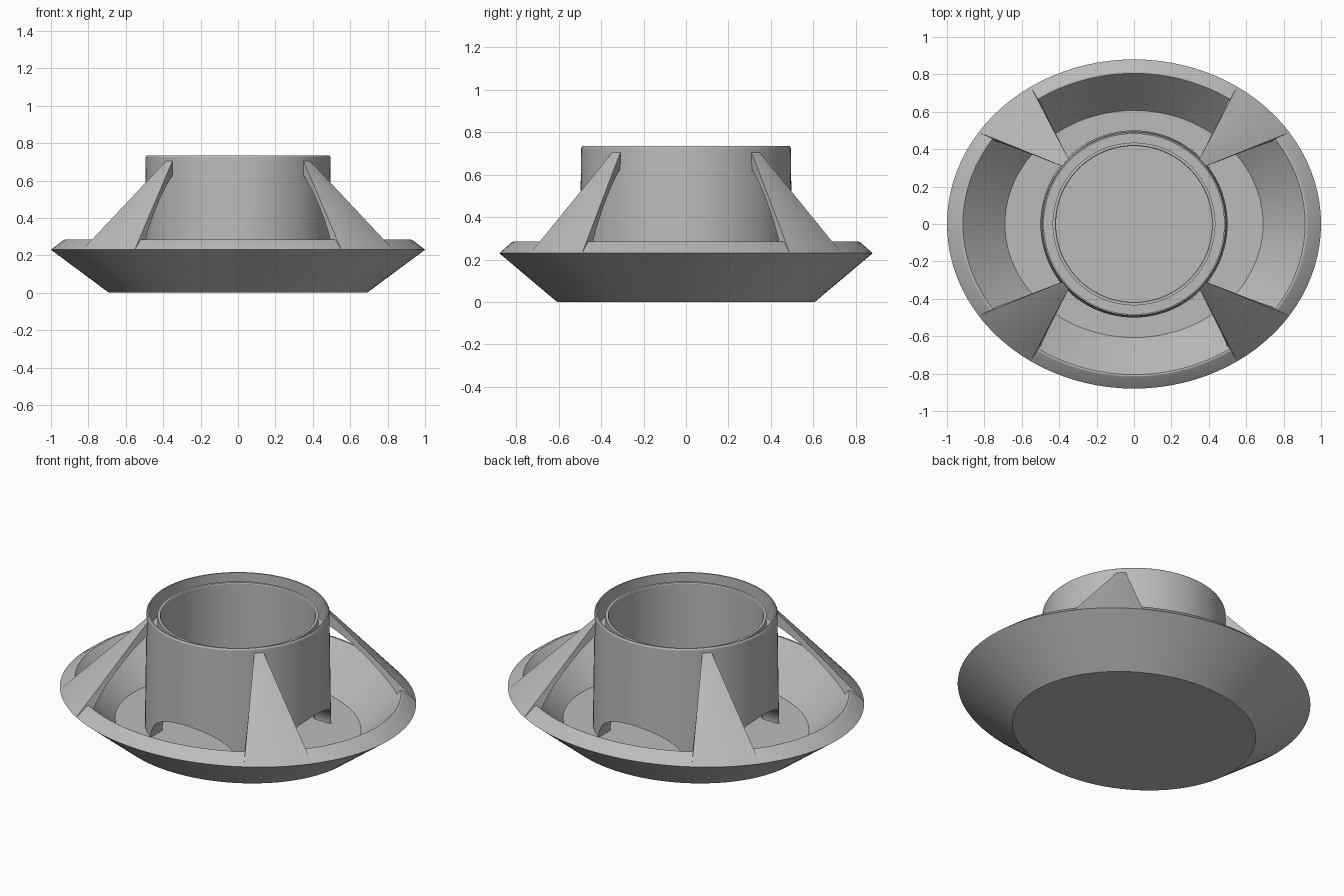
import bpy
import bmesh
from math import sin, cos, radians, pi

if "Cube" in bpy.data.objects:
    bpy.data.objects.remove(bpy.data.objects["Cube"], do_unlink=True)

SEG = 96
OVAL = 0.88      # depth of the oval dish relative to its width
FLOOR = 0.06     # height of the dish floor
RIM_Z = 0.23     # height of the widest edge
TOP_Z = 0.71     # height where the struts meet the collar

grey = bpy.data.materials.new("plain grey")
grey.use_nodes = True
grey.diffuse_color = (0.5, 0.5, 0.5, 1)
grey.node_tree.nodes["Principled BSDF"].inputs["Base Color"].default_value = (0.5, 0.5, 0.5, 1)


def make_object(name, bm):
    bmesh.ops.recalc_face_normals(bm, faces=bm.faces)
    mesh = bpy.data.meshes.new(name)
    bm.to_mesh(mesh)
    bm.free()
    mesh.materials.append(grey)
    obj = bpy.data.objects.new(name, mesh)
    bpy.context.collection.objects.link(obj)
    return obj


def activate(obj):
    bpy.ops.object.select_all(action='DESELECT')
    obj.select_set(True)
    bpy.context.view_layer.objects.active = obj


def smooth(obj):
    activate(obj)
    bpy.ops.object.shade_smooth_by_angle(angle=radians(25))


def lathe(name, profile, y_scale=1.0, closed=False):
    """Revolve (radius, z) points; an open profile gets flat end caps."""
    bm = bmesh.new()
    rings = []
    for r, z in profile:
        angles = [2 * pi * i / SEG for i in range(SEG)]
        rings.append([bm.verts.new((r * cos(a), r * sin(a) * y_scale, z)) for a in angles])
    pairs = list(zip(rings, rings[1:]))
    if closed:
        pairs.append((rings[-1], rings[0]))
    else:
        bm.faces.new(rings[0])
        bm.faces.new(rings[-1])
    for low, high in pairs:
        for i in range(SEG):
            j = (i + 1) % SEG
            bm.faces.new((low[i], low[j], high[j], high[i]))
    return make_object(name, bm)


# Oval dish with sloping sides and a narrow rim
dish = lathe("dish", [(0.69, 0), (1.0, RIM_Z), (0.935, 0.28), (0.925, 0.285),
                      (0.915, 0.285), (0.905, 0.275), (0.69, FLOOR)], OVAL)
smooth(dish)

# Slightly tapered round collar with a groove inside its lip
collar = lathe("collar", [(0.503, 0.04), (0.494, 0.725), (0.489, 0.735), (0.482, 0.735),
                          (0.482, 0.60), (0.435, 0.60), (0.435, 0.705),
                          (0.42, 0.705), (0.417, 0.70), (0.417, 0.04)], closed=True)

# Arched openings through the foot of the collar on all four sides
for turn in (0, pi / 2):
    bpy.ops.mesh.primitive_cylinder_add(vertices=48, radius=1, depth=2, location=(0, 0, FLOOR),
                                        rotation=(pi / 2, 0, turn))
    cutter = bpy.context.object
    cutter.name = "arch_cutter"
    cutter.scale = (0.285, 0.18, 1)
    cutter.hide_render = True
    cut = collar.modifiers.new("arch", 'BOOLEAN')
    cut.operation = 'DIFFERENCE'
    cut.solver = 'EXACT'
    cut.object = cutter
    activate(collar)
    bpy.ops.object.modifier_apply(modifier=cut.name)
    bpy.data.objects.remove(cutter, do_unlink=True)
smooth(collar)


def strut(name, sx, sy):
    """Sloping slab, thinnest in the middle, that widens down to the dish rim."""
    bm = bmesh.new()
    steps, across = 12, 8
    outer, inner = [], []
    for i in range(steps + 1):
        t = i / steps
        thin = 1 - 1.9 * t * (1 - t)
        shrink = 1 - 0.09 * t * thin
        drop = 0.08 * (1 - t) * thin
        row_out, row_in = [], []
        for k in range(across + 1):
            u = k / across
            top = radians(39 + 5.6 * u)
            foot = radians(33.8 + 22.7 * u)
            x = (1 - t) * 0.489 * cos(top) + t * cos(foot)
            y = (1 - t) * 0.489 * sin(top) + t * OVAL * sin(foot)
            z = TOP_Z + (RIM_Z - TOP_Z) * t
            row_out.append(bm.verts.new((sx * x, sy * y, z)))
            row_in.append(bm.verts.new((sx * x * shrink, sy * y * shrink, z - drop)))
        outer.append(row_out)
        inner.append(row_in)
    for grid in (outer, inner):
        for a, b in zip(grid, grid[1:]):
            for k in range(across):
                bm.faces.new((a[k], a[k + 1], b[k + 1], b[k]))
    for i in range(steps):
        for k in (0, across):
            bm.faces.new((outer[i][k], outer[i + 1][k], inner[i + 1][k], inner[i][k]))
    for i in (0, steps):
        for k in range(across):
            bm.faces.new((outer[i][k], outer[i][k + 1], inner[i][k + 1], inner[i][k]))
    smooth(make_object(name, bm))


# Four struts, mirrored to each quarter
for side, sx in (("left", 1), ("right", -1)):
    for end, sy in (("front", -1), ("back", 1)):
        strut(f"{end}_{side}_strut", sx, sy)
